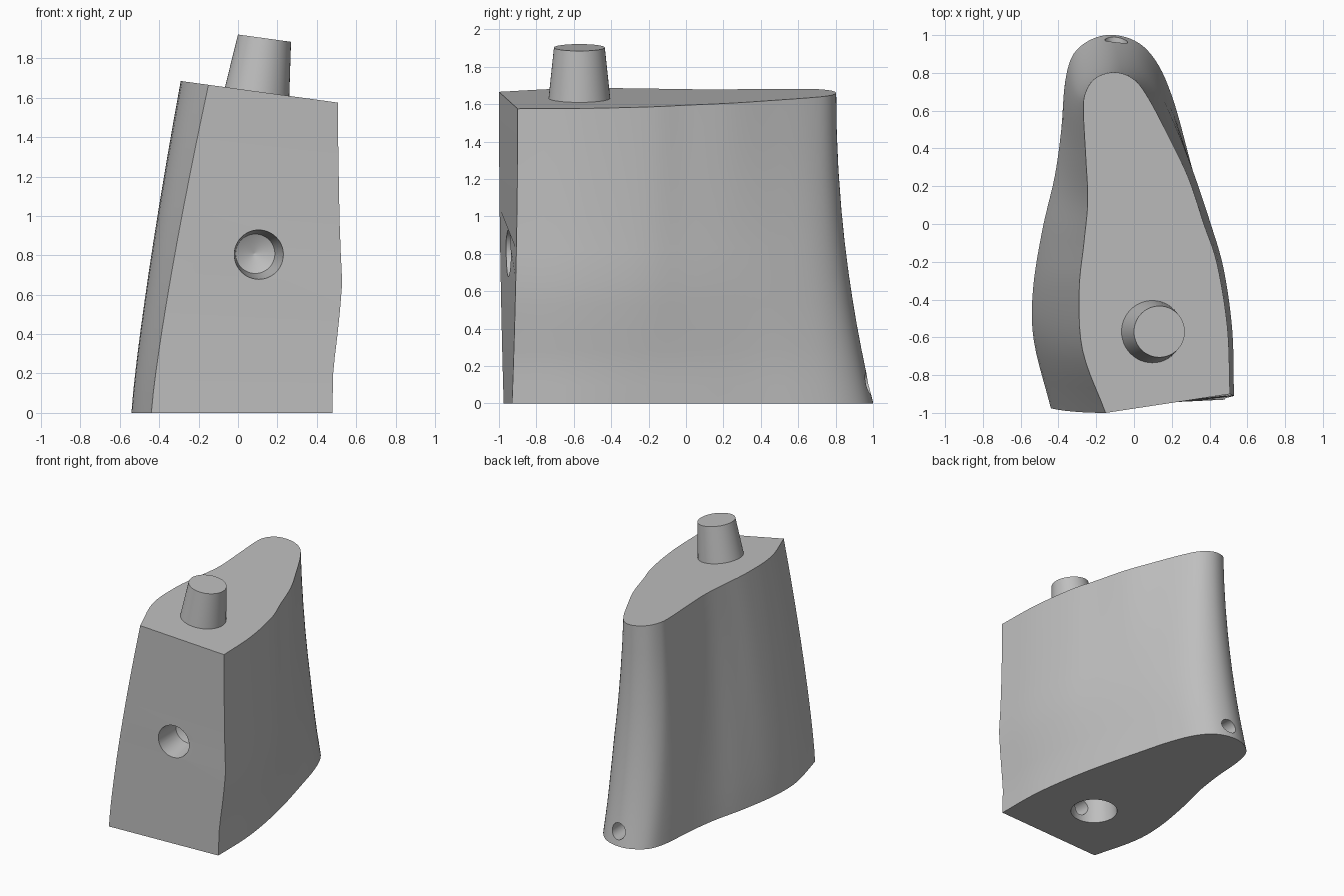
import bpy, bmesh, math
from mathutils import Vector

if "Cube" in bpy.data.objects:
    bpy.data.objects.remove(bpy.data.objects["Cube"], do_unlink=True)

grey = bpy.data.materials.new("light_grey")
grey.use_nodes = True
colour = (0.52, 0.52, 0.52, 1)
grey.diffuse_color = colour
grey.node_tree.nodes["Principled BSDF"].inputs["Base Color"].default_value = colour

SLOPE = 0.1375          # the top plane falls towards +x
TOP = 1.645


def skin(name, rings):
    """Closed solid through a stack of equal rings."""
    bm = bmesh.new()
    loops = [[bm.verts.new(p) for p in ring] for ring in rings]
    n = len(loops[0])
    for a, b in zip(loops, loops[1:]):
        for i in range(n):
            j = (i + 1) % n
            bm.faces.new((a[i], a[j], b[j], b[i]))
    bm.faces.new(loops[0][::-1])
    bm.faces.new(loops[-1])
    bmesh.ops.recalc_face_normals(bm, faces=bm.faces)
    mesh = bpy.data.meshes.new(name)
    bm.to_mesh(mesh)
    bm.free()
    mesh.materials.append(grey)
    obj = bpy.data.objects.new(name, mesh)
    bpy.context.collection.objects.link(obj)
    return obj


def turned(name, start, axis, profile, sides=48):
    """Turned solid: profile is (distance along axis, radius)."""
    axis = Vector(axis).normalized()
    u = axis.orthogonal().normalized()
    v = axis.cross(u)
    rings = []
    for d, r in profile:
        angles = [math.tau * i / sides for i in range(sides)]
        rings.append([Vector(start) + axis * d + (u * math.cos(a) + v * math.sin(a)) * r
                      for a in angles])
    return skin(name, rings)


def spline(points, steps=5):
    """Smooth open curve through the points."""
    pts = [Vector(p) for p in points]
    ext = [2 * pts[0] - pts[1]] + pts + [2 * pts[-1] - pts[-2]]
    out = []
    for p0, p1, p2, p3 in zip(ext, ext[1:], ext[2:], ext[3:]):
        for s in range(steps):
            t = s / steps
            out.append(0.5 * (2 * p1 + (p2 - p0) * t + (2 * p0 - 5 * p1 + 4 * p2 - p3) * t ** 2
                              + (3 * p1 - p0 - 3 * p2 + p3) * t ** 3))
    return out + [pts[-1]]


def smooth(obj):
    bpy.ops.object.select_all(action='DESELECT')
    obj.select_set(True)
    bpy.context.view_layer.objects.active = obj
    bpy.ops.object.shade_smooth_by_angle(angle=math.radians(30))


# Outlines from the front corner at +x round the back to the other front corner
base = spline([(.48, -.93), (.475, -.6), (.44, -.3), (.375, .03), (.285, .38), (.21, .65),
               (.13, .84), (.03, .955), (-.1, 1), (-.22, .98), (-.32, .9), (-.365, .75),
               (-.385, .5), (-.42, .25), (-.485, -.03), (-.535, -.35), (-.53, -.62),
               (-.44, -.975)])
crown = spline([(.508, -.9), (.495, -.55), (.44, -.21), (.37, 0), (.29, .24), (.19, .45),
                (.08, .66), (0, .765), (-.1, .803), (-.2, .775), (-.255, .7), (-.268, .6),
                (-.255, .35), (-.245, .12), (-.265, -.1), (-.29, -.35), (-.272, -.67),
                (-.15, -1)])

# Body: swept-back loft with a soft bulge on the +x side
bulges = [(0, 0), (.06, 0), (.12, 0), (.18, .008), (.25, .02), (.33, .031), (.42, .04),
          (.52, .029), (.62, .02), (.75, .012), (.87, .005), (1, 0)]
rings = []
for t, bulge in bulges:
    ex, ey = t ** 1.2, 1 - (1 - t) ** 2
    ring = []
    for b, c in zip(base, crown):
        x = b.x + (c.x - b.x) * ex
        y = b.y + (c.y - b.y) * ey
        x += bulge * min(1, max(0, x / .5))
        ring.append(Vector((x, y, t * (TOP - SLOPE * x))))
    rings.append(ring)
body = skin("body", rings)

# Holes: front drilling, socket underneath, and the narrow channel at the back
cutters = [
    turned("front_hole_cutter", (.11, -.995, .803), (-.09, 1, .02),
           [(0, .131), (.25, .1), (.3, .002)]),
    turned("socket_cutter", (-.02, -.48, -.05), (0, 0, 1), [(0, .175), (.32, .14)]),
    turned("channel_cutter", (-.1, 1.1, .105), (.045, -1, 0), [(0, .06), (1.85, .06)], 32),
]
bpy.context.view_layer.objects.active = body
for cutter in cutters:
    mod = body.modifiers.new(cutter.name, 'BOOLEAN')
    mod.operation = 'DIFFERENCE'
    mod.solver = 'EXACT'
    mod.object = cutter
    bpy.ops.object.modifier_apply(modifier=mod.name)
    bpy.data.objects.remove(cutter, do_unlink=True)
smooth(body)

# Tapered peg standing square on the sloping top
peg = turned("peg", (.097, -.57, 1.63), (SLOPE, 0, 1), [(0, .165), (.275, .136)])
smooth(peg)
